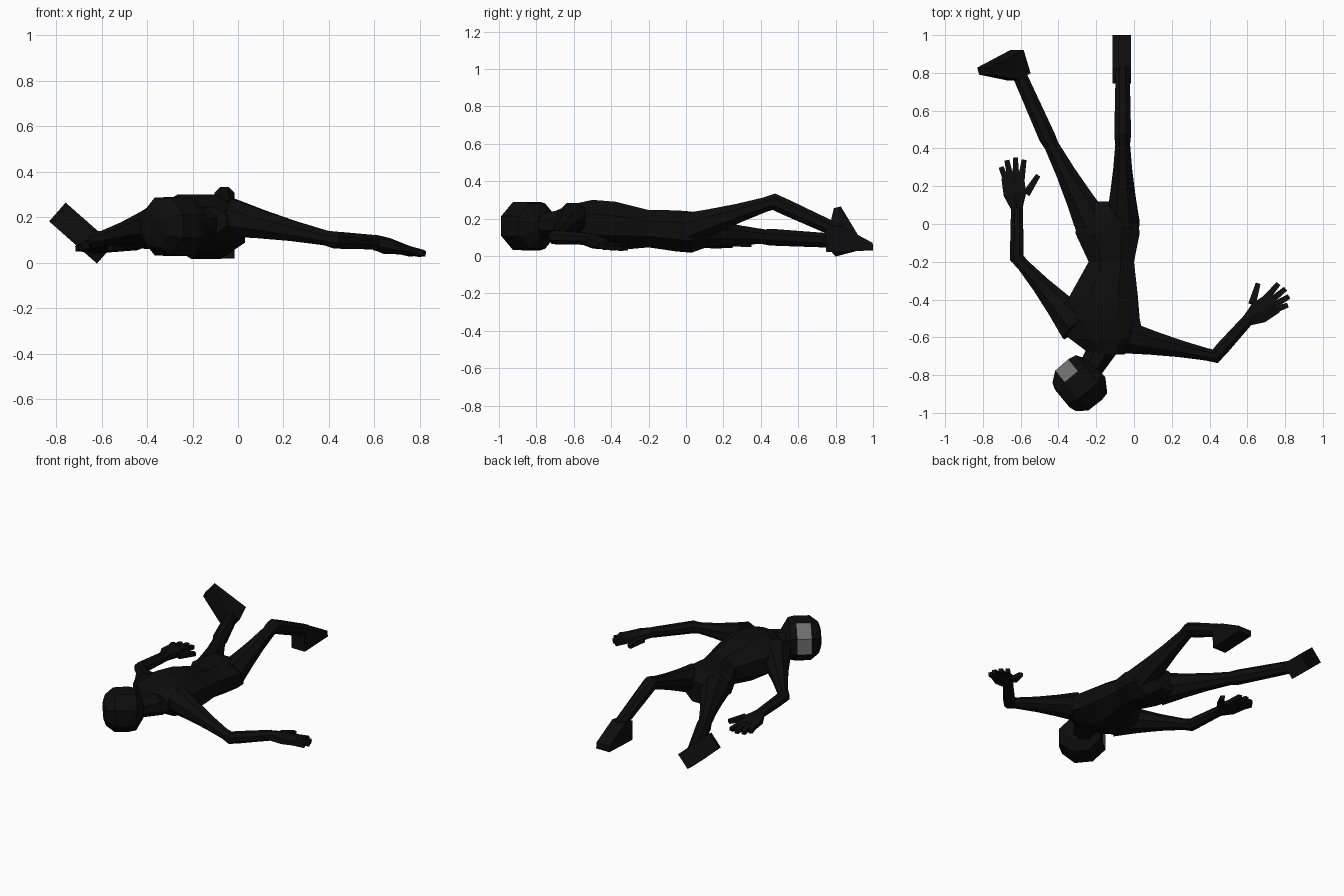
import bpy, bmesh, math
from mathutils import Vector, Matrix

if "Cube" in bpy.data.objects:
    bpy.data.objects.remove(bpy.data.objects["Cube"], do_unlink=True)

UP = Vector((0, 0, 1))


def make_material(name, value):
    material = bpy.data.materials.new(name)
    material.use_nodes = True
    colour = (value, value, value, 1)
    material.diffuse_color = colour
    material.node_tree.nodes["Principled BSDF"].inputs["Base Color"].default_value = colour
    return material


black = make_material("black_suit", .004)
grey = make_material("grey_visor", .16)


def finish(bm, name, materials=(black,)):
    bmesh.ops.recalc_face_normals(bm, faces=bm.faces)
    mesh = bpy.data.meshes.new(name)
    bm.to_mesh(mesh)
    bm.free()
    for material in materials:
        mesh.materials.append(material)
    bpy.context.collection.objects.link(bpy.data.objects.new(name, mesh))


def skin(bm, rings):
    """Close a stack of vertex rings; return the side faces ring by ring."""
    bands = []
    for lower, upper in zip(rings, rings[1:]):
        count = len(lower)
        bands.append([bm.faces.new((lower[k], lower[(k + 1) % count],
                                    upper[(k + 1) % count], upper[k])) for k in range(count)])
    bm.faces.new(rings[0])
    bm.faces.new(rings[-1])
    return bands


def loft(stations, sides=8, axis=None):
    """Skin rings given as (centre, half width, half height)."""
    bm = bmesh.new()
    centres = [Vector(station[0]) for station in stations]
    grow = 1 / math.cos(math.pi / sides)
    rings = []
    for i, (centre, width, height) in enumerate(stations):
        before, after = centres[max(i - 1, 0)], centres[min(i + 1, len(centres) - 1)]
        along = (axis or after - before).normalized()
        side = along.cross(UP).normalized()
        top = side.cross(along)
        ring = []
        for k in range(sides):
            angle = math.tau * (k + .5) / sides
            offset = side * width * math.cos(angle) + top * height * math.sin(angle)
            ring.append(bm.verts.new(centres[i] + offset * grow))
        rings.append(ring)
    return bm, skin(bm, rings)


# Torso: x centre, y, half width, half height, rising slightly towards the chest
torso = [(-.14, -.69, .09, .06), (-.15, -.6, .2, .1), (-.18, -.5, .21, .13),
         (-.16, -.38, .18, .13), (-.12, -.2, .12, .1), (-.14, -.05, .17, .11),
         (-.14, .03, .16, .11), (-.16, .12, .07, .07)]
bm, bands = loft([((x, y, .13 - .08 * y), width, height) for x, y, width, height in torso],
                 axis=Vector((0, 1, 0)))
finish(bm, "torso")

# Neck
bm, bands = loft([((-.15, -.63, .17), .08, .08), ((-.25, -.8, .16), .06, .06)])
finish(bm, "neck")

# Helmeted head, rounded along its crown axis, with a visor band on the face side
head_axis = Vector((-.75, -.62, 0)).normalized()
head_centre = Vector((-.285, -.845, .16))
stations = []
for t in (-.95, -.6, -.25, .45, .85, .95):
    roundness = math.sqrt(1 - t ** 4)
    stations.append((head_centre + head_axis * t * .13, .14 * roundness, .13 * roundness))
bm, bands = loft(stations, axis=head_axis)
for face in (bands[2][0], bands[2][-1]):
    face.material_index = 1
finish(bm, "head", (black, grey))


# Limbs: a tapering upper half, a knobbly joint and a slim lower half
def limb(name, root, joint, end, root_radius, end_radius):
    root, joint, end = Vector(root), Vector(joint), Vector(end)
    joint_radius = end_radius * 1.2
    stations = []
    for u in (0, .3, .6, .9):
        radius = end_radius + (root_radius - end_radius) * (1 - u) ** 1.5
        stations.append((root.lerp(joint, u), radius, radius))
    for u in (0, .2, 1):
        radius = joint_radius + (end_radius - joint_radius) * u
        stations.append((joint.lerp(end, u), radius, radius))
    finish(loft(stations)[0], name)


limb("left_arm", (-.04, -.6, .2), (.43, -.7, .1), (.61, -.5, .09), .085, .031)
limb("right_arm", (-.3, -.54, .18), (-.62, -.18, .1), (-.62, .09, .08), .1, .031)
limb("left_leg", (-.06, 0, .14), (-.06, .47, .29), (-.06, .82, .13), .09, .037)
limb("right_leg", (-.22, 0, .13), (-.46, .46, .1), (-.62, .82, .08), .095, .037)


# Hands: a flat palm with a thumb and four fingers fanned about the wrist
def hand(side, wrist, reach, turn):
    wrist, reach = Vector(wrist), Vector(reach)
    palm = [(wrist + reach * t, width, thickness)
            for t, width, thickness in ((0, .03, .03), (.3, .06, .03), (.65, .06, .02))]
    finish(loft(palm, sides=6)[0], side + "_palm")
    fan = {"thumb": (40, .8), "index": (16, 1), "middle": (6, 1.03),
           "ring": (-4, 1), "little": (-13, .9)}
    for finger, (angle, length) in fan.items():
        ray = Matrix.Rotation(math.radians(angle * turn), 3, "Z") @ reach * length
        stations = [(wrist + ray * .45, .02, .018), (wrist + ray, .013, .012)]
        finish(loft(stations, sides=4)[0], f"{side}_{finger}_finger")


hand("left", (.6, -.51, .09), (.21, .14, -.05), 1)
hand("right", (-.62, .08, .08), (-.035, .26, -.02), -1)


# Feet: a wedge profile extruded across the foot
def foot(name, heel, forward, across, width):
    forward, across = Vector(forward).normalized(), Vector(across).normalized()
    upward = across.cross(forward)
    profile = [(0, 0), (.25, 0), (.25, .04), (.08, .14), (0, .13)]
    bm = bmesh.new()
    rings = [[bm.verts.new(Vector(heel) + forward * a + upward * b + across * edge * width / 2)
              for a, b in profile] for edge in (-1, 1)]
    skin(bm, rings)
    finish(bm, name)


foot("left_foot", (-.065, .75, .02), (0, 1, .04), (1, 0, 0), .1)
foot("right_foot", (-.62, .92, .07), (-.17, -.09, .15), (.07, 0, .08), .11)
